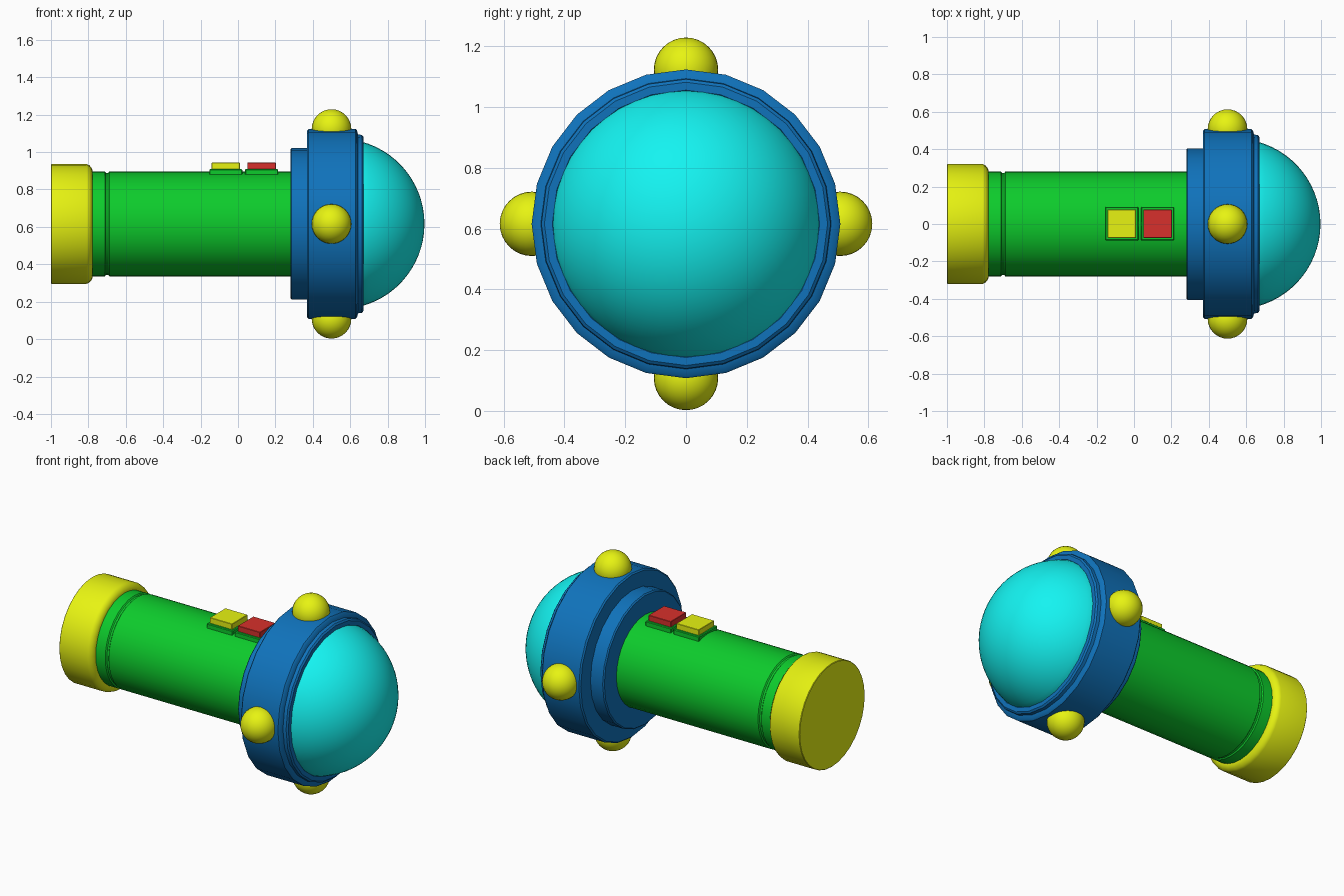
import bpy, bmesh
from math import sin, cos, pi, radians, asin
from mathutils import Matrix, Vector

if "Cube" in bpy.data.objects:
    bpy.data.objects.remove(bpy.data.objects["Cube"])

AXIS_Z = 0.616


def material(name, rgb):
    m = bpy.data.materials.new(name)
    m.diffuse_color = (*rgb, 1)
    m.use_nodes = True
    m.node_tree.nodes["Principled BSDF"].inputs["Base Color"].default_value = m.diffuse_color
    return m


GREEN = material("green", (0.004, 0.60, 0.025))
BLUE = material("blue", (0.005, 0.17, 0.50))
YELLOW = material("yellow", (0.80, 0.90, 0.006))
CYAN = material("cyan", (0.007, 0.90, 0.88))
RED = material("red", (0.68, 0.03, 0.025))


def finish(name, bm, mat, smooth=True):
    bmesh.ops.recalc_face_normals(bm, faces=bm.faces[:])
    me = bpy.data.meshes.new(name)
    bm.to_mesh(me)
    bm.free()
    me.materials.append(mat)
    ob = bpy.data.objects.new(name, me)
    bpy.context.collection.objects.link(ob)
    if smooth:
        bpy.ops.object.select_all(action='DESELECT')
        bpy.context.view_layer.objects.active = ob
        ob.select_set(True)
        bpy.ops.object.shade_smooth_by_angle(angle=radians(30))
    return ob


def lathe(name, profile, mat, sides):
    """Revolve (x, radius) points round the long axis; radius 0 closes an end."""
    bm = bmesh.new()
    verts = [bm.verts.new((x, 0, AXIS_Z + r)) for x, r in profile]
    edges = [bm.edges.new(p) for p in zip(verts, verts[1:])]
    bmesh.ops.spin(bm, geom=verts + edges, cent=(0, 0, AXIS_Z), axis=(1, 0, 0),
                   angle=2 * pi, steps=sides, use_merge=True)
    bmesh.ops.remove_doubles(bm, verts=bm.verts[:], dist=1e-5)
    return finish(name, bm, mat)


def block(name, x, y, z, mat, bevel):
    bm = bmesh.new()
    size = Vector((x[1] - x[0], y[1] - y[0], z[1] - z[0]))
    mid = Vector((sum(x) / 2, sum(y) / 2, sum(z) / 2))
    bmesh.ops.create_cube(bm, size=1, matrix=Matrix.Translation(mid) @ Matrix.Diagonal((*size, 1)))
    bmesh.ops.bevel(bm, geom=bm.edges[:], offset=bevel, segments=1, affect='EDGES')
    return finish(name, bm, mat, smooth=False)


# Handle tube with a shallow groove near the tail
lathe("handle", [(-0.80, 0), (-0.80, 0.28), (-0.712, 0.28), (-0.706, 0.273),
                 (-0.694, 0.273), (-0.688, 0.28), (0.30, 0.28), (0.30, 0)], GREEN, 32)

# Tail cap with a rounded front shoulder
lathe("tail_cap", [(-1.0, 0), (-1.0, 0.317), (-0.997, 0.32), (-0.81, 0.32), (-0.795, 0.314),
                   (-0.783, 0.30), (-0.777, 0.285), (-0.777, 0)], YELLOW, 32)

# Stepped lamp head with a front lip
lathe("lamp_head", [(0.28, 0), (0.28, 0.398), (0.287, 0.405), (0.37, 0.405), (0.37, 0.50),
                    (0.378, 0.508), (0.628, 0.508), (0.636, 0.50), (0.642, 0.478),
                    (0.662, 0.476), (0.67, 0.466), (0.67, 0.44), (0.66, 0.43), (0.66, 0)],
      BLUE, 24)

# Domed lens: a spherical cap
R, cx = 0.456, 0.541
start = asin(0.441 / R)
lathe("lens", [(0.65, 0.441)] + [(cx + R * cos(start * (1 - i / 14)), R * sin(start * (1 - i / 14)))
                                 for i in range(15)], CYAN, 48)

# Four round bumps around the head
for i, side in enumerate(("top", "back", "bottom", "front")):
    a = i * pi / 2
    bm = bmesh.new()
    pos = Matrix.Translation((0.50, 0.507 * sin(a), AXIS_Z + 0.507 * cos(a)))
    bmesh.ops.create_uvsphere(bm, u_segments=32, v_segments=16, radius=0.106,
                              matrix=pos @ Matrix.Rotation(-a, 4, 'X'))
    finish("bump_" + side, bm, YELLOW)

# Two push buttons on raised bases
for name, x, mat in (("left_button", -0.065, YELLOW), ("right_button", 0.126, RED)):
    block(name + "_base", (x - 0.088, x + 0.088), (-0.088, 0.092), (0.84, 0.909), GREEN, 0.004)
    block(name, (x - 0.076, x + 0.076), (-0.074, 0.078), (0.88, 0.943), mat, 0.002)
